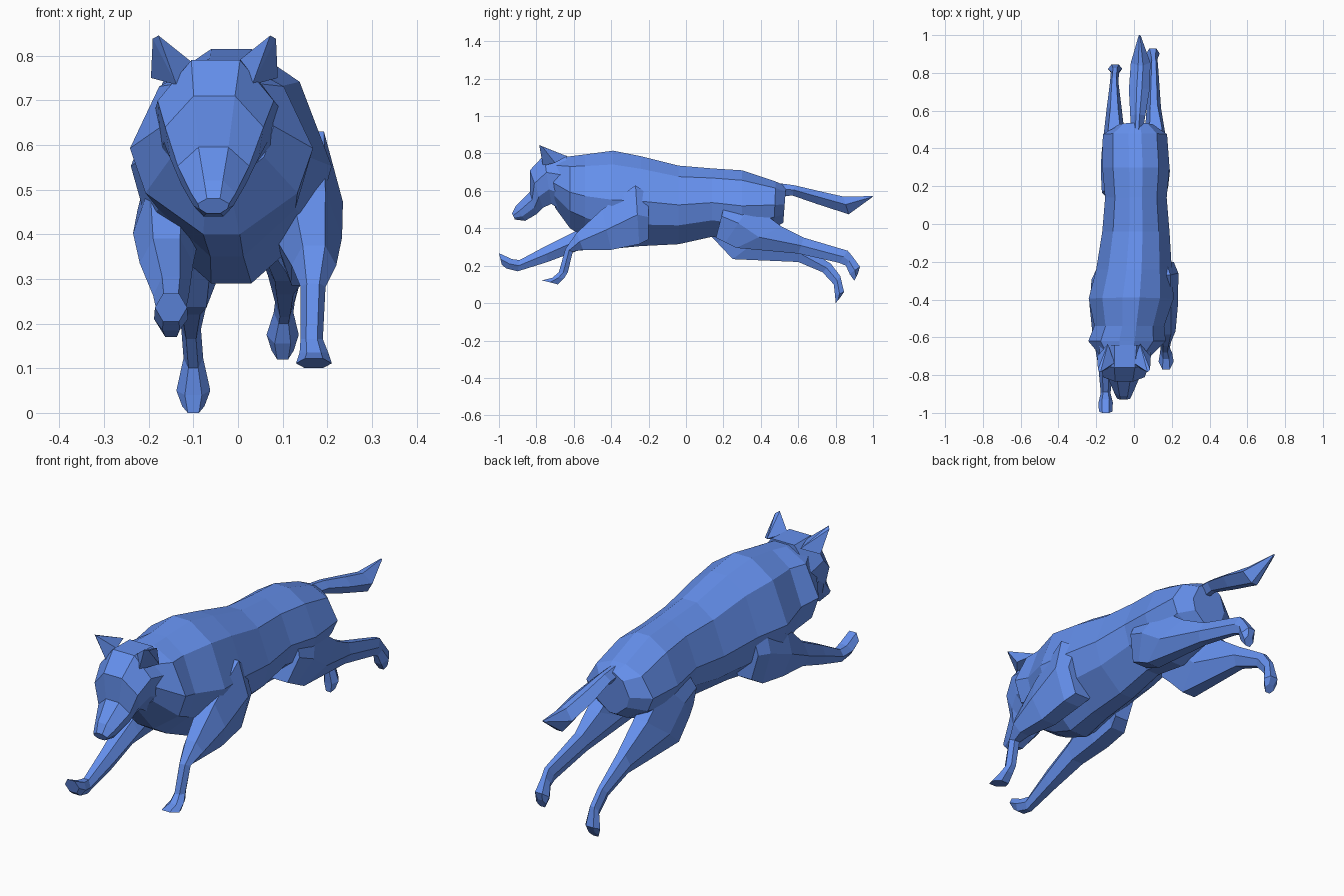
import bpy, bmesh

mat = bpy.data.materials.new("blue")
mat.diffuse_color = (0.13, 0.28, 0.85, 1)

# Cross-sections: u is sideways, v runs from lower (-1) to upper (+1) outline
TORSO = [(.2, 1), (.68, .72), (1, .0), (.83, -.52), (.2, -1)]
SKULL = [(.42, 1), (1, .3), (.9, -.4), (.45, -1)]
LIMB = [(.5, 1), (1, 0), (.5, -1)]
TAIL = [(.25, 1), (1, .1), (.3, -1)]


def finish(name, bm):
    bmesh.ops.recalc_face_normals(bm, faces=bm.faces)
    me = bpy.data.meshes.new(name)
    bm.to_mesh(me)
    bm.free()
    me.materials.append(mat)
    ob = bpy.data.objects.new(name, me)
    bpy.context.collection.objects.link(ob)
    return ob


def loft(name, half, rings):
    """Rings: x centre, half width, upper (y, z), lower (y, z)."""
    prof = half + [(-u, v) for u, v in reversed(half)]
    n = len(prof)
    bm = bmesh.new()
    loops = []
    for x, w, yt, zt, yb, zb in rings:
        loops.append([bm.verts.new((x + u * w,
                                    yb + (yt - yb) * (v + 1) / 2,
                                    zb + (zt - zb) * (v + 1) / 2)) for u, v in prof])
    for a, b in zip(loops, loops[1:]):
        for i in range(n):
            j = (i + 1) % n
            bm.faces.new((a[i], a[j], b[j], b[i]))
    bm.faces.new(loops[0])
    bm.faces.new(loops[-1])
    return finish(name, bm)


# Torso with neck ruff
loft("body", TORSO, [
    (-.045, .125, -.715, .775, -.70, .51),
    (-.037, .205, -.62, .785, -.62, .40),
    (-.025, .185, -.54, .795, -.54, .35),
    (-.015, .225, -.39, .815, -.40, .29),
    (0, .20, -.24, .785, -.24, .305),
    (.01, .178, -.04, .735, -.04, .315),
    (.01, .163, .14, .72, .14, .355),
    (.01, .178, .30, .71, .30, .33),
    (.005, .17, .48, .65, .47, .40),
    (.01, .09, .535, .625, .52, .43)])

# Head and muzzle
loft("head", SKULL, [
    (-.045, .14, -.64, .79, -.64, .48),
    (-.05, .13, -.76, .79, -.72, .53),
    (-.053, .11, -.835, .71, -.765, .51),
    (-.055, .08, -.835, .595, -.80, .475),
    (-.055, .05, -.91, .52, -.86, .44),
    (-.055, .035, -.93, .48, -.915, .447)])

# Ears, mirrored about the head centre
for side, label in ((1, "right"), (-1, "left")):
    bm = bmesh.new()
    pts = [(.05, -.735, .785), (.085, -.765, .735), (.142, -.70, .75),
           (.085, -.635, .785), (.125, -.785, .845), (.138, -.77, .838)]
    for x, y, z in pts:
        bm.verts.new((-.053 + side * x, y, z))
    bmesh.ops.convex_hull(bm, input=bm.verts)
    finish(label + "_ear", bm)

# Front legs: one folded, one reaching forward
loft("right_front_leg", LIMB, [
    (.13, .08, -.20, .58, -.20, .34),
    (.15, .085, -.27, .63, -.25, .315),
    (.158, .075, -.45, .50, -.40, .285),
    (.17, .05, -.585, .375, -.55, .285),
    (.168, .028, -.645, .29, -.605, .275),
    (.165, .025, -.68, .165, -.632, .165),
    (.17, .032, -.715, .135, -.65, .135),
    (.17, .04, -.77, .122, -.685, .10)])
loft("left_front_leg", LIMB, [
    (-.13, .07, -.24, .58, -.24, .34),
    (-.15, .075, -.30, .60, -.29, .31),
    (-.16, .075, -.45, .51, -.42, .295),
    (-.16, .06, -.58, .39, -.58, .28),
    (-.15, .04, -.75, .305, -.74, .22),
    (-.15, .026, -.89, .23, -.90, .17),
    (-.15, .038, -.93, .235, -.96, .185),
    (-.15, .036, -1.0, .267, -.985, .205)])

# Hind legs, both kicked back
loft("right_hind_leg", LIMB, [
    (.10, .08, .22, .58, .16, .35),
    (.11, .08, .35, .53, .21, .325),
    (.115, .065, .51, .41, .27, .295),
    (.105, .038, .63, .35, .60, .265),
    (.105, .022, .865, .28, .82, .215),
    (.102, .022, .89, .25, .855, .20),
    (.10, .036, .93, .195, .875, .155),
    (.10, .025, .92, .16, .90, .12)])
loft("left_hind_leg", LIMB, [
    (-.09, .08, .20, .56, .13, .36),
    (-.10, .075, .35, .53, .17, .32),
    (-.105, .068, .48, .41, .25, .235),
    (-.105, .04, .62, .31, .60, .22),
    (-.105, .022, .775, .21, .73, .165),
    (-.10, .022, .825, .145, .79, .10),
    (-.10, .038, .845, .06, .797, .04),
    (-.10, .025, .825, .03, .80, 0)])

# Tail
loft("tail", TAIL, [
    (.015, .03, .47, .645, .48, .57),
    (.02, .04, .58, .63, .57, .575),
    (.028, .055, .72, .597, .70, .53),
    (.035, .052, .84, .57, .87, .475),
    (.03, .006, 1.0, .572, .99, .562)])
